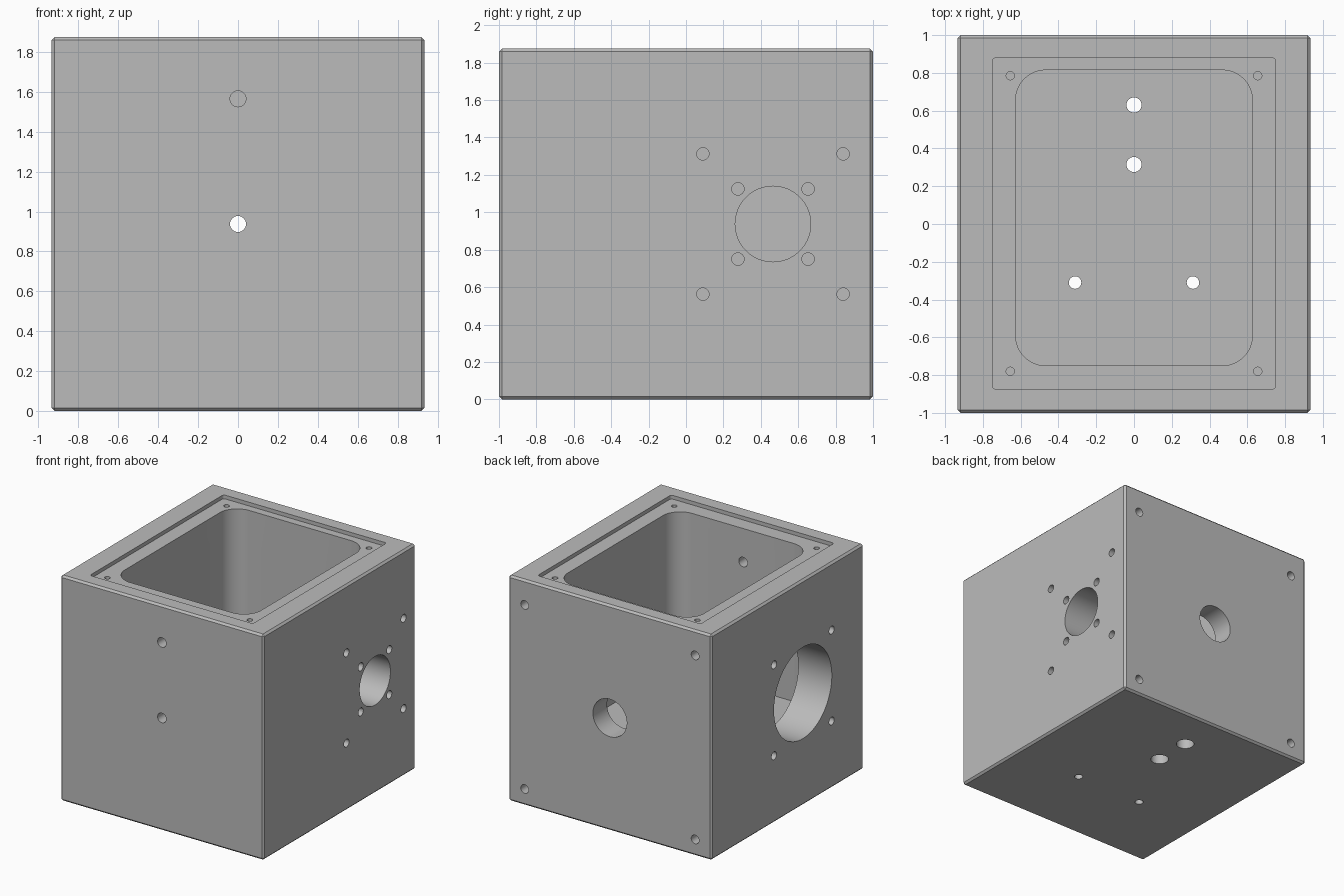
import bpy
import bmesh
from math import pi, cos, sin
from mathutils import Matrix, Vector

cube = bpy.data.objects.get("Cube")
if cube:
    bpy.data.objects.remove(cube, do_unlink=True)

HX, HY, H = 0.935, 1.0, 1.875      # half width, half depth, height
MID = H / 2
FLOOR = 0.53                       # cavity floor height
cutters = []


def make_object(name, bm):
    bmesh.ops.recalc_face_normals(bm, faces=bm.faces)
    mesh = bpy.data.meshes.new(name)
    bm.to_mesh(mesh)
    bm.free()
    obj = bpy.data.objects.new(name, mesh)
    bpy.context.scene.collection.objects.link(obj)
    return obj


def drill(name, start, end, radius, sides=48):
    """Cylindrical cutter between two points."""
    a, b = Vector(start), Vector(end)
    turn = (b - a).to_track_quat('Z', 'Y').to_matrix().to_4x4()
    bm = bmesh.new()
    bmesh.ops.create_cone(bm, cap_ends=True, segments=sides, radius1=radius,
                          radius2=radius, depth=(b - a).length,
                          matrix=Matrix.Translation((a + b) / 2) @ turn)
    cutters.append(make_object(name, bm))


def pocket(name, hx, y0, y1, radius, z0, steps=12):
    """Rounded rectangular cutter, open at the top."""
    bm = bmesh.new()
    corners = [(hx, y1, 0), (-hx, y1, 1), (-hx, y0, 2), (hx, y0, 3)]
    ring = []
    for x, y, q in corners:
        cx = x - radius if x > 0 else x + radius
        cy = y - radius if y == y1 else y + radius
        for i in range(steps + 1):
            t = (q + i / steps) * pi / 2
            ring.append(bm.verts.new((cx + radius * cos(t), cy + radius * sin(t), z0)))
    face = bm.faces.new(ring)
    top = bmesh.ops.extrude_face_region(bm, geom=[face])["geom"]
    bmesh.ops.translate(bm, vec=(0, 0, H + 0.2 - z0),
                        verts=[v for v in top if isinstance(v, bmesh.types.BMVert)])
    cutters.append(make_object(name, bm))


# Chamfered outer block
bm = bmesh.new()
bmesh.ops.create_cube(bm, size=1, matrix=Matrix.Translation((0, 0, MID))
                      @ Matrix.Diagonal((2 * HX, 2 * HY, H, 1)))
bmesh.ops.bevel(bm, geom=bm.edges[:], offset=0.016, segments=1, affect='EDGES')
housing = make_object("housing", bm)

# Lid recess and main cavity
pocket("lid_recess", 0.75, -0.875, 0.88, 0.02, H - 0.031, 5)
pocket("cavity", 0.627, -0.75, 0.815, 0.16, FLOOR)

# Lid screw holes
for x in (-0.655, 0.655):
    for y in (-0.78, 0.785):
        drill("lid_screw_hole", (x, y, H - 0.25), (x, y, H + 0.1), 0.022, 24)

# Front wall holes
for z in (MID, 1.565):
    drill("front_hole", (0, -1.1, z), (0, -0.65, z), 0.04, 32)

# Back wall port and blind corner holes
drill("back_port", (0, 0.7, MID), (0, 1.1, MID), 0.156)
for x in (-0.784, 0.784):
    for z in (0.137, 1.667):
        drill("back_screw_hole", (x, 0.8, z), (x, 1.1, z), 0.036, 32)

# Left wall port with inner and outer screw patterns
drill("left_port", (0.5, 0.465, MID), (1.1, 0.465, MID), 0.202, 64)
for spread in (0.1875, 0.375):
    for sy in (-1, 1):
        for sz in (-1, 1):
            y, z = 0.465 + sy * spread, MID + sz * spread
            drill("left_screw_hole", (0.72, y, z), (1.1, y, z), 0.033, 32)

# Right wall large port with screw pattern
drill("right_port", (-1.1, -0.2, MID), (-0.5, -0.2, MID), 0.38, 96)
for sy in (-1, 1):
    for sz in (-1, 1):
        y, z = -0.2 + sy * 0.378, MID + sz * 0.378
        drill("right_screw_hole", (-1.1, y, z), (-0.72, y, z), 0.033, 32)

# Stepped and plain floor holes
for y in (0.315, 0.63):
    drill("floor_hole", (0, y, -0.1), (0, y, FLOOR + 0.1), 0.04, 32)
    drill("floor_counterbore", (0, y, -0.1), (0, y, 0.25), 0.07)
for x in (-0.312, 0.312):
    drill("floor_screw_hole", (x, -0.31, -0.1), (x, -0.31, FLOOR + 0.1), 0.033, 32)

# Cut everything and discard the cutters
for cutter in cutters:
    cutter.hide_render = True
    mod = housing.modifiers.new(cutter.name, 'BOOLEAN')
    mod.operation = 'DIFFERENCE'
    mod.solver = 'EXACT'
    mod.object = cutter
depsgraph = bpy.context.evaluated_depsgraph_get()
result = bpy.data.meshes.new_from_object(housing.evaluated_get(depsgraph))
housing.modifiers.clear()
housing.data = result
for cutter in cutters:
    bpy.data.objects.remove(cutter, do_unlink=True)

# Single plain grey finish
grey = bpy.data.materials.new("plain grey")
grey.use_nodes = True
colour = (0.5, 0.5, 0.5, 1)
grey.diffuse_color = colour
grey.node_tree.nodes["Principled BSDF"].inputs["Base Color"].default_value = colour
result.materials.clear()
result.materials.append(grey)

bpy.ops.object.select_all(action='DESELECT')
housing.select_set(True)
bpy.context.view_layer.objects.active = housing
bpy.ops.object.shade_smooth_by_angle()
